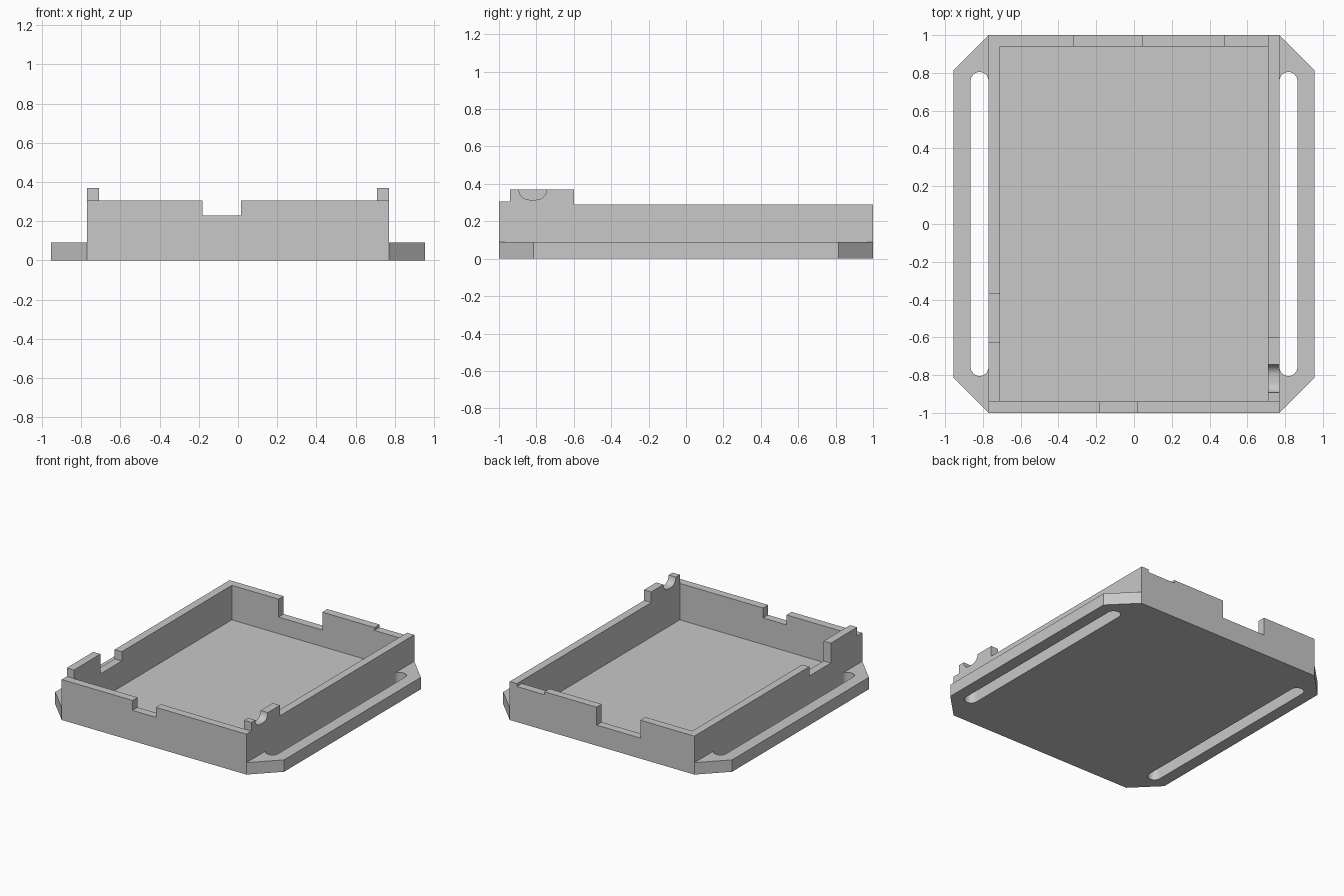
import bpy, bmesh, math

cube = bpy.data.objects.get("Cube")
if cube:
    bpy.data.objects.remove(cube, do_unlink=True)

grey = bpy.data.materials.new("light grey plastic")
grey.use_nodes = True
grey.diffuse_color = (0.58, 0.58, 0.58, 1)
grey.node_tree.nodes["Principled BSDF"].inputs["Base Color"].default_value = grey.diffuse_color

# Main dimensions: outer half width / length, inner half width / length
W, L, WI, LI = 0.77, 1.0, 0.71, 0.94
FLOOR, FLANGE, WALL, FRONT, LUG = 0.03, 0.09, 0.29, 0.305, 0.37


def prism(name, outline, axis, start, end):
    """Extrude a flat outline along the given axis from start to end."""
    place = {
        "x": lambda p, d: (d, p[0], p[1]),
        "y": lambda p, d: (p[0], d, p[1]),
        "z": lambda p, d: (p[0], p[1], d),
    }[axis]
    bm = bmesh.new()
    face = bm.faces.new([bm.verts.new(place(p, start)) for p in outline])
    moved = bmesh.ops.extrude_face_region(bm, geom=[face])["geom"]
    step = place((0, 0), end - start)
    bmesh.ops.translate(bm, vec=step, verts=[v for v in moved if isinstance(v, bmesh.types.BMVert)])
    bmesh.ops.recalc_face_normals(bm, faces=bm.faces)
    mesh = bpy.data.meshes.new(name)
    bm.to_mesh(mesh)
    bm.free()
    mesh.materials.append(grey)
    obj = bpy.data.objects.new(name, mesh)
    bpy.context.collection.objects.link(obj)
    bpy.ops.object.select_all(action="DESELECT")
    obj.select_set(True)
    bpy.context.view_layer.objects.active = obj
    bpy.ops.object.shade_smooth_by_angle(angle=math.radians(30))
    return obj


def arc(cx, cy, r, a0, a1, n):
    angles = [math.radians(a0 + (a1 - a0) * i / n) for i in range(n + 1)]
    return [(cx + r * math.cos(a), cy + r * math.sin(a)) for a in angles]


def wall_outline(start, end, top):
    """Close a wall's top edge down to the ground."""
    return [(start, 0)] + top + [(end, 0)]


# Floor of the tray
prism("tray_floor", [(-WI, -LI), (WI, -LI), (WI, LI), (-WI, LI)], "z", 0, FLOOR)

# Front wall with a shallow notch
prism("front_wall", wall_outline(-W, W, [
    (-W, FRONT), (-0.18, FRONT), (-0.18, 0.23), (0.015, 0.23), (0.015, FRONT), (W, FRONT),
]), "y", -L, -LI)

# Back wall with a deep notch and a slightly lowered stretch
prism("back_wall", wall_outline(-W, W, [
    (-W, WALL), (-0.32, WALL), (-0.32, 0.155), (0.045, 0.155), (0.045, WALL),
    (0.48, WALL), (0.48, 0.268), (WI, 0.268), (WI, WALL), (W, WALL),
]), "y", LI, L)

# Left wall: raised lug with a rounded cable cradle
cradle = arc(-0.838, LUG, 0.055, 180, 270, 8) + arc(-0.80, LUG, 0.055, 270, 360, 8)
prism("left_wall", wall_outline(-LI, LI, [
    (-LI, LUG), *cradle, (-0.6, LUG), (-0.6, WALL), (LI, WALL),
]), "x", WI, W)

# Right wall: raised lug followed by a square notch
prism("right_wall", wall_outline(-LI, LI, [
    (-LI, LUG), (-0.625, LUG), (-0.625, 0.22), (-0.37, 0.22), (-0.37, WALL), (LI, WALL),
]), "x", -W, -WI)

# Strap flanges: chamfered handles around a round-ended slot
R, SLOT = 0.0475, 0.757
for side, name in ((1, "left_strap_flange"), (-1, "right_strap_flange")):
    outline = [(W, -L), (0.955, -0.815), (0.955, 0.815), (W, L)]
    outline += arc(W + R, SLOT, R, 180, 0, 16) + arc(W + R, -SLOT, R, 0, -180, 16)
    prism(name, [(side * x, y) for x, y in outline], "z", 0, FLANGE)
